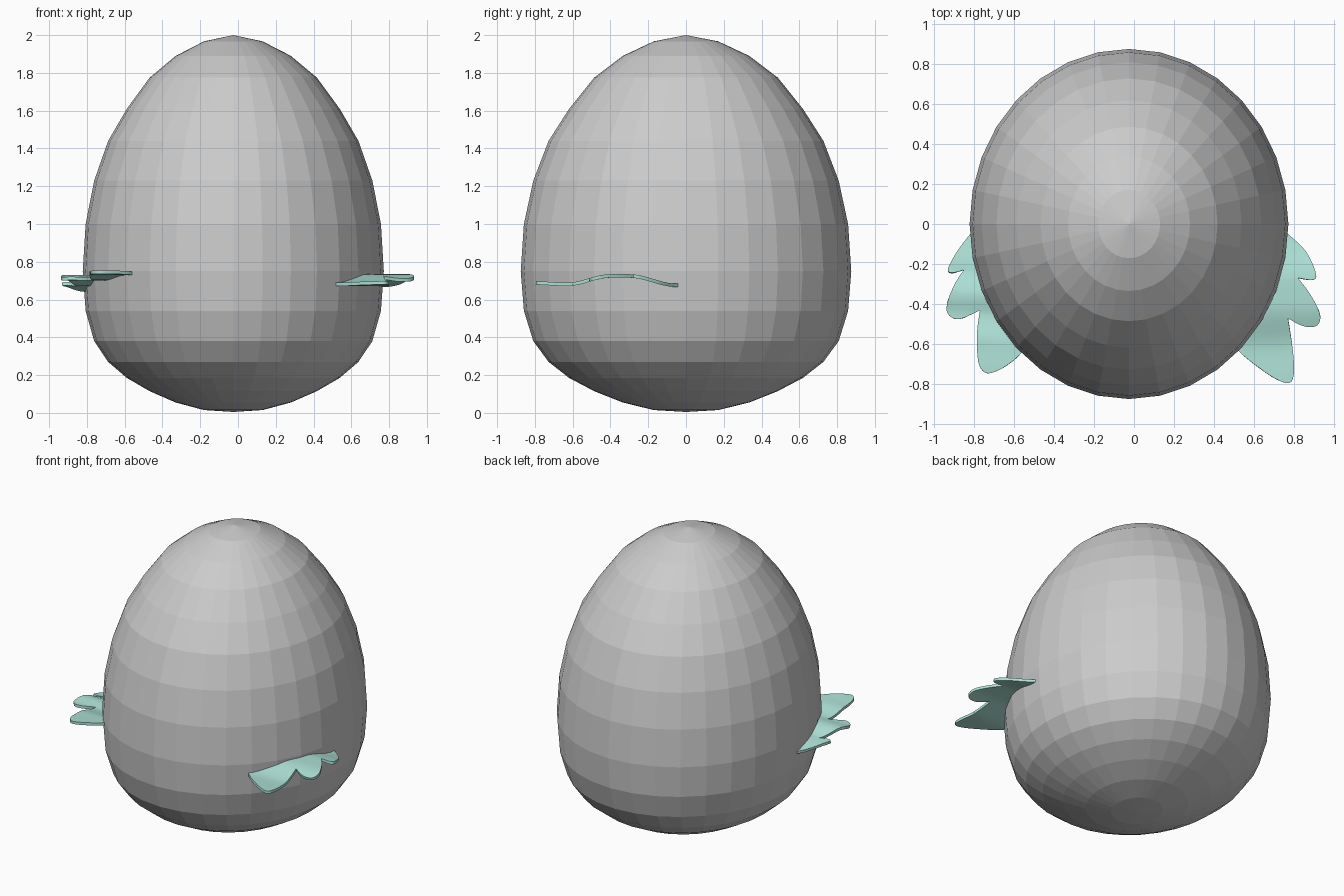
import bpy, bmesh, math
from mathutils import Vector

if "Cube" in bpy.data.objects:
    bpy.data.objects.remove(bpy.data.objects["Cube"])

# Egg-shaped body: 32 sides, rings spaced like a sphere, heights stretched to an egg
HEIGHTS = [0.005, 0.015, 0.055, 0.115, 0.185, 0.27, 0.38, 0.54, 0.75,
           1.0, 1.23, 1.44, 1.61, 1.775, 1.89, 1.967, 2.0]
SIDES, RX, RY, CX = 32, 0.797, 0.875, -0.025


def new_object(name, bm):
    mesh = bpy.data.meshes.new(name)
    bm.to_mesh(mesh)
    bm.free()
    obj = bpy.data.objects.new(name, mesh)
    bpy.context.collection.objects.link(obj)
    return obj


def make_body():
    bm = bmesh.new()
    last = len(HEIGHTS) - 1
    rings = []
    for k in range(1, last):
        r = math.sin(math.pi * k / last)
        rings.append([bm.verts.new((CX + RX * r * math.cos(2 * math.pi * i / SIDES),
                                    RY * r * math.sin(2 * math.pi * i / SIDES), HEIGHTS[k]))
                      for i in range(SIDES)])
    bottom = bm.verts.new((CX, 0, HEIGHTS[0]))
    top = bm.verts.new((CX, 0, HEIGHTS[-1]))
    for i in range(SIDES):
        j = (i + 1) % SIDES
        bm.faces.new((bottom, rings[0][j], rings[0][i]))
        bm.faces.new((top, rings[-1][i], rings[-1][j]))
        for a, b in zip(rings, rings[1:]):
            bm.faces.new((a[i], a[j], b[j], b[i]))
    return new_object("egg_body", bm)


def smooth_line(pts, steps=4):
    """Catmull-Rom curve through the points."""
    p = [Vector(q) for q in pts]
    p = [p[0]] + p + [p[-1]]
    out = []
    for a, b, c, d in zip(p, p[1:], p[2:], p[3:]):
        for s in range(steps):
            t = s / steps
            out.append(0.5 * (2 * b + (c - a) * t + (2 * a - 5 * b + 4 * c - d) * t * t
                              + (3 * b - a - 3 * c + d) * t ** 3))
    return out + [p[-1]]


def lerp_table(table, y):
    if y <= table[0][0]:
        return table[0][1]
    for (y0, z0), (y1, z1) in zip(table, table[1:]):
        if y <= y1:
            t = (y - y0) / (y1 - y0)
            t = t * t * (3 - 2 * t)
            return z0 + (z1 - z0) * t
    return table[-1][1]


def make_hand(name, lobes, root, wave, mat):
    """Thin three-lobed leaf hand: flat outline, sliced, then waved along y."""
    outline = []
    for lobe in lobes:
        pts = smooth_line(lobe)
        outline += pts[1:] if outline else pts
    outline += [Vector(q) for q in root]
    bm = bmesh.new()
    bm.faces.new([bm.verts.new((q.x, q.y, 0)) for q in outline])
    bmesh.ops.triangulate(bm, faces=bm.faces[:])
    for i in range(1, 27):
        bmesh.ops.bisect_plane(bm, geom=bm.verts[:] + bm.edges[:] + bm.faces[:],
                               plane_co=(0, -0.03 * i, 0), plane_no=(0, 1, 0))
    for v in bm.verts:
        v.co.z = lerp_table(wave, v.co.y)
    bmesh.ops.recalc_face_normals(bm, faces=bm.faces[:])
    obj = new_object(name, bm)
    solid = obj.modifiers.new("thickness", 'SOLIDIFY')
    solid.thickness = 0.018
    solid.offset = 0
    obj.data.materials.append(mat)
    bpy.ops.object.select_all(action='DESELECT')
    obj.select_set(True)
    bpy.context.view_layer.objects.active = obj
    bpy.ops.object.modifier_apply(modifier="thickness")
    bpy.ops.object.shade_smooth_by_angle(angle=math.radians(40))
    return obj


make_body()

teal = bpy.data.materials.new("teal")
teal.diffuse_color = (0.42, 0.75, 0.67, 1)
teal.use_nodes = True
teal.node_tree.nodes["Principled BSDF"].inputs["Base Color"].default_value = teal.diffuse_color

# Each hand: back, middle and front lobes, then the hidden root inside the body
make_hand("right_hand",
          [[(0.72, 0.0), (0.77, -0.05), (0.86, -0.14), (0.91, -0.25), (0.89, -0.28), (0.82, -0.27)],
           [(0.82, -0.27), (0.88, -0.35), (0.93, -0.45), (0.915, -0.505), (0.85, -0.51), (0.77, -0.47)],
           [(0.77, -0.47), (0.79, -0.6), (0.80, -0.72), (0.785, -0.79), (0.73, -0.785),
            (0.64, -0.73), (0.52, -0.63), (0.47, -0.52)]],
          [(0.52, -0.3), (0.6, -0.12)],
          [(-0.8, 0.688), (-0.63, 0.68), (-0.4, 0.725), (-0.3, 0.725), (-0.05, 0.675)], teal)

make_hand("left_hand",
          [[(-0.76, 0.02), (-0.81, -0.04), (-0.885, -0.14), (-0.93, -0.225), (-0.91, -0.245), (-0.85, -0.23)],
           [(-0.85, -0.23), (-0.9, -0.31), (-0.935, -0.4), (-0.925, -0.455), (-0.87, -0.475), (-0.77, -0.43)],
           [(-0.77, -0.43), (-0.785, -0.55), (-0.78, -0.68), (-0.755, -0.735), (-0.715, -0.745),
            (-0.64, -0.71), (-0.56, -0.64), (-0.5, -0.52)]],
          [(-0.56, -0.3), (-0.64, -0.1)],
          [(-0.74, 0.745), (-0.6, 0.738), (-0.45, 0.71), (-0.36, 0.722), (-0.22, 0.68), (-0.04, 0.65)], teal)
